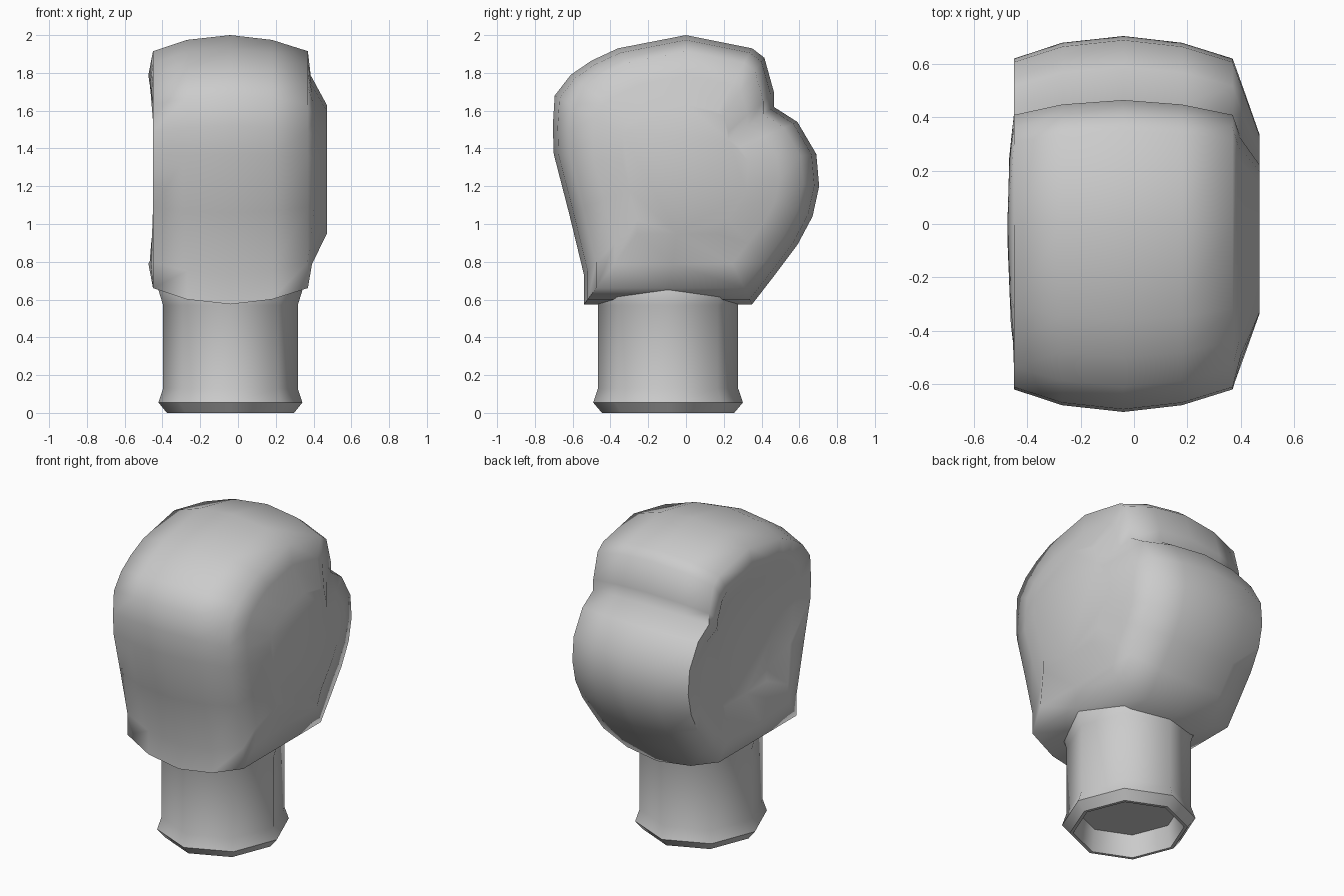
import bpy, bmesh
from math import cos, sin, pi, hypot, radians

if "Cube" in bpy.data.objects:
    bpy.data.objects.remove(bpy.data.objects["Cube"])


def loft(name, rings, angle):
    """Bridge equal-length vertex rings, cap both ends, shade by angle."""
    bm = bmesh.new()
    loops = [[bm.verts.new(p) for p in r] for r in rings]
    n = len(loops[0])
    for a, b in zip(loops, loops[1:]):
        for i in range(n):
            j = (i + 1) % n
            bm.faces.new((a[i], a[j], b[j], b[i]))
    for end in (loops[0], loops[-1]):
        bm.faces.new(end)
    bmesh.ops.recalc_face_normals(bm, faces=bm.faces)
    me = bpy.data.meshes.new(name)
    bm.to_mesh(me)
    bm.free()
    ob = bpy.data.objects.new(name, me)
    bpy.context.collection.objects.link(ob)
    bpy.ops.object.select_all(action='DESELECT')
    ob.select_set(True)
    bpy.context.view_layer.objects.active = ob
    bpy.ops.object.shade_smooth_by_angle(angle=radians(angle))
    return ob


# Padded body: side outline (y, z), crowned across its width
outline = [(-0.54, 0.575), (-0.54, 0.73), (-0.62, 1.06), (-0.70, 1.37),
           (-0.705, 1.52), (-0.695, 1.68), (-0.61, 1.79), (-0.50, 1.865),
           (-0.36, 1.93), (0, 2.0), (0.35, 1.93), (0.415, 1.88),
           (0.465, 1.70), (0.465, 1.62), (0.59, 1.54), (0.69, 1.37),
           (0.705, 1.20), (0.67, 1.04), (0.59, 0.89), (0.47, 0.73),
           (0.35, 0.575), (-0.10, 0.575)]
CZ = 1.29

# (scale, x at front/back, x at top/bottom): dished left, bulging right
sections = [(0.48, -0.38, -0.39), (0.70, -0.41, -0.475), (0.88, -0.45, -0.45),
            (0.964, -0.27, -0.27), (1.0, -0.04, -0.04), (0.964, 0.18, 0.18),
            (0.88, 0.37, 0.37), (0.70, 0.42, 0.385), (0.48, 0.47, 0.47)]
rings = []
for s, x_side, x_end in sections:
    ring = []
    for y, z in outline:
        t = abs(z - CZ) / hypot(y, z - CZ)
        ring.append((x_side + (x_end - x_side) * t, y * s, CZ + (z - CZ) * s))
    rings.append(ring)
loft("padded_body", rings, 75)

# Octagonal cuff with flared ends and a shallow recess underneath
cuff = [(0.30, 0.14), (0.32, 0.0), (0.34, 0.0), (0.385, 0.055), (0.36, 0.13),
        (0.36, 0.57), (0.385, 0.65), (0.34, 0.72)]
rings = [[(-0.04 + r * 0.99 * cos(i * pi / 4),
           -0.095 + r * 1.03 * sin(i * pi / 4), z) for i in range(8)]
         for r, z in cuff]
loft("cuff", rings, 50)
